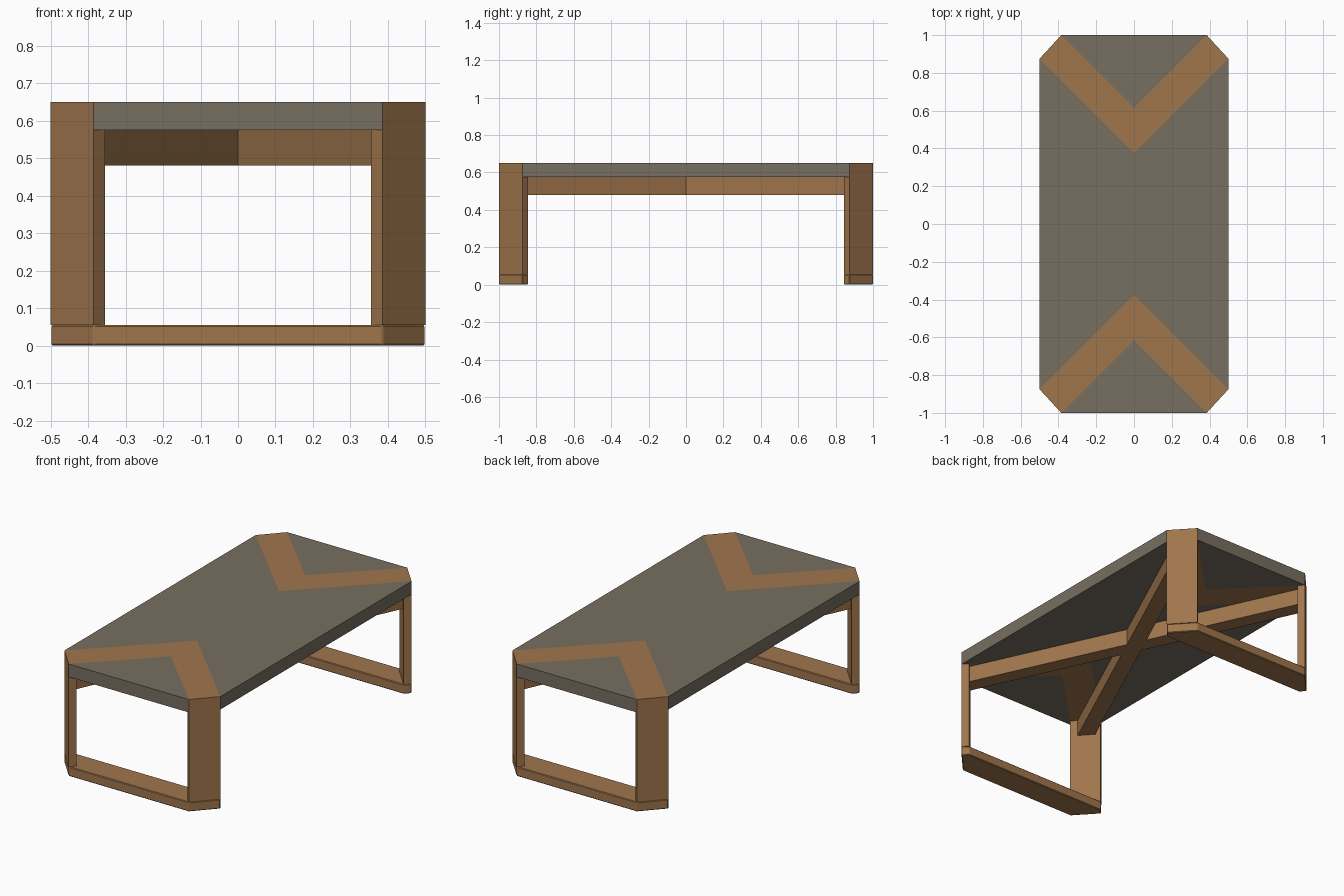
import bpy, bmesh, math

if "Cube" in bpy.data.objects:
    bpy.data.objects.remove(bpy.data.objects["Cube"])


def material(name, color):
    m = bpy.data.materials.new(name)
    m.diffuse_color = (*color, 1)
    m.use_nodes = True
    m.node_tree.nodes["Principled BSDF"].inputs["Base Color"].default_value = m.diffuse_color
    return m


wood = material("oak wood", (0.35, 0.18, 0.073))
stone = material("grey stone", (0.184, 0.156, 0.119))


def finish(name, bm, mat):
    bmesh.ops.recalc_face_normals(bm, faces=bm.faces)
    mesh = bpy.data.meshes.new(name)
    bm.to_mesh(mesh)
    bm.free()
    mesh.materials.append(mat)
    ob = bpy.data.objects.new(name, mesh)
    bpy.context.collection.objects.link(ob)
    return ob


def extrude(bm, faces, dz):
    geo = bmesh.ops.extrude_face_region(bm, geom=faces)["geom"]
    bmesh.ops.translate(bm, vec=(0, 0, dz),
                        verts=[g for g in geo if isinstance(g, bmesh.types.BMVert)])
    return [g for g in geo if isinstance(g, bmesh.types.BMFace)]


def prism(name, points, z0, z1, mat):
    bm = bmesh.new()
    f = bm.faces.new([bm.verts.new((x, y, z0)) for x, y in points])
    extrude(bm, [f], z1 - z0)
    return finish(name, bm, mat)


TOP, UNDER, FOOT = 0.65, 0.575, 0.055
W, C, L, K = 0.5, 0.385, 1.0, 0.875      # half width, chamfer start, half length, chamfer end
A_OUT, A_IN = K - W, L - C               # tips of the V inlay
T = 0.03                                 # leg thickness along each axis

# stone centre slab between the two V inlays
prism("centre_slab", [(-W, -K), (0, -A_OUT), (W, -K), (W, K), (0, A_OUT), (-W, K)],
      UNDER, TOP, stone)

for s, side in ((-1, "front"), (1, "back")):
    # stone triangle at the table end
    prism(side + "_end_slab", [(-C, s * L), (C, s * L), (0, s * A_IN)], UNDER, TOP, stone)

    # V inlay whose ends turn down into the two legs
    bm = bmesh.new()
    rows = [((-W, K), (-C, L)), ((T - W, K - T), (T - C, L - T)),
            ((0, A_OUT), (0, A_IN)),
            ((W - T, K - T), (C - T, L - T)), ((W, K), (C, L))]
    v = [[bm.verts.new((x, s * y, TOP)) for x, y in row] for row in rows]
    faces = [bm.faces.new((a[0], a[1], b[1], b[0])) for a, b in zip(v, v[1:])]
    bottom = extrude(bm, faces, UNDER - TOP)
    for f in bottom:
        if abs(f.calc_center_median().x) > 0.35:
            extrude(bm, [f], FOOT - UNDER)
            if f.is_valid:
                bm.faces.remove(f)
    finish(side + "_legs_and_inlay", bm, wood)

    # foot rail joining the legs on the floor
    half = [(C, s * L), (W, s * K), (W - T, s * (K - T))]
    foot = prism(side + "_foot_rail", half + [(-x, y) for x, y in reversed(half)],
                 0, FOOT, wood)
    bev = foot.modifiers.new("soft edges", 'BEVEL')
    bev.width = 0.004
    bev.segments = 1

# crossed stretcher under the top, one cross-shaped profile
ex, ey, h = 0.427, 0.924, 0.045
d = math.hypot(ex, ey)
nx, ny = ey / d, ex / d
low, high = (ex + h * nx, ey - h * ny), (ex - h * nx, ey + h * ny)
right, top = (h / nx, 0), (0, h / ny)
q1 = [right, low, high, top]
q2 = [(-x, y) for x, y in (high, low)]
upper = q1 + q2
cross = upper + [(-x, -y) for x, y in upper]
prism("cross_stretcher", cross, 0.48, UNDER, wood)
